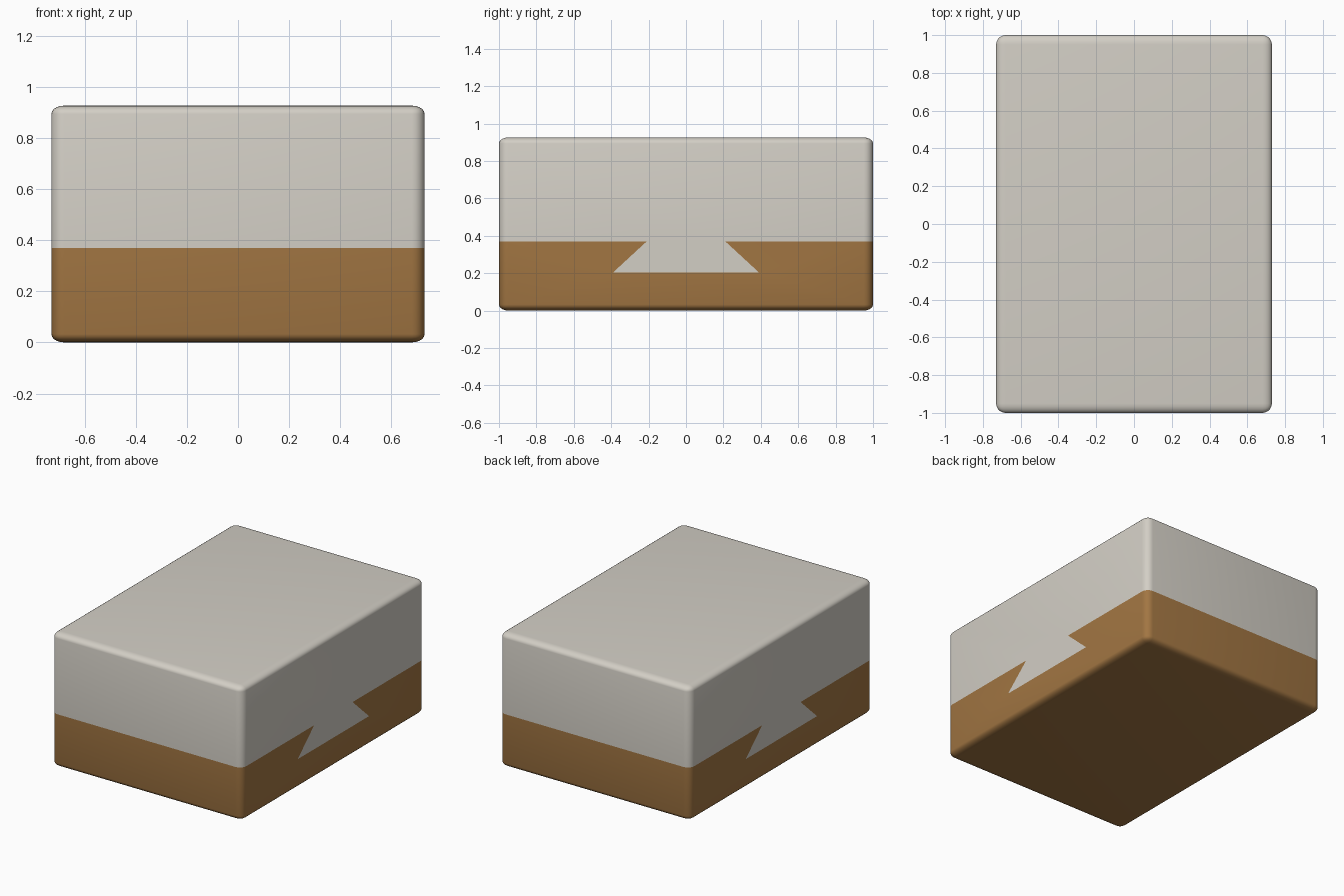
import bpy, bmesh

if "Cube" in bpy.data.objects:
    bpy.data.objects.remove(bpy.data.objects["Cube"])

SIZE = (1.46, 2.0, 0.926)
SEAM, SOCKET = 0.37, 0.204      # joint height and dovetail floor
NECK, FLARE = 0.21, 0.39        # dovetail half widths


def add_object(name, bm):
    bmesh.ops.recalc_face_normals(bm, faces=bm.faces)
    mesh = bpy.data.meshes.new(name)
    bm.to_mesh(mesh)
    bm.free()
    obj = bpy.data.objects.new(name, mesh)
    bpy.context.collection.objects.link(obj)
    return obj


def rounded_block(name):
    # Rounded box whose rounding is a little flatter in height
    squash = 0.65
    bm = bmesh.new()
    bmesh.ops.create_cube(bm, size=1)
    bmesh.ops.scale(bm, vec=(SIZE[0], SIZE[1], SIZE[2] / squash), verts=bm.verts)
    bmesh.ops.bevel(bm, geom=bm.edges[:], offset=0.05, segments=5,
                    profile=0.5, affect='EDGES')
    bmesh.ops.scale(bm, vec=(1, 1, squash), verts=bm.verts)
    bmesh.ops.translate(bm, vec=(0, 0, SIZE[2] / 2), verts=bm.verts)
    return add_object(name, bm)


def joint_cutter():
    # Everything below the seam, minus the dovetail, swept along x
    half = [(1.5, -0.5), (1.5, SEAM), (NECK, SEAM), (FLARE, SOCKET)]
    profile = half + [(-y, z) for y, z in reversed(half)]
    bm = bmesh.new()
    face = bm.faces.new([bm.verts.new((-1, y, z)) for y, z in profile])
    swept = bmesh.ops.extrude_face_region(bm, geom=[face])["geom"]
    bmesh.ops.translate(bm, vec=(2, 0, 0),
                        verts=[g for g in swept if isinstance(g, bmesh.types.BMVert)])
    cutter = add_object("joint_cutter", bm)
    cutter.hide_render = True
    return cutter


def cut(obj, cutter, operation):
    mod = obj.modifiers.new("joint", 'BOOLEAN')
    mod.operation, mod.solver, mod.object = operation, 'EXACT', cutter
    bpy.ops.object.select_all(action='DESELECT')
    obj.select_set(True)
    bpy.context.view_layer.objects.active = obj
    bpy.ops.object.modifier_apply(modifier=mod.name)
    bpy.ops.object.shade_smooth_by_angle(angle=0.6)


# Lower block with the dovetail socket, upper block with the dovetail tongue
cutter = joint_cutter()
base = rounded_block("dovetail_base")
cut(base, cutter, 'INTERSECT')
top = rounded_block("dovetail_top")
cut(top, cutter, 'DIFFERENCE')
bpy.data.objects.remove(cutter)

# Colours
for obj, name, colour in ((base, "brown_wood", (0.36, 0.18, 0.055, 1)),
                          (top, "pale_wood", (0.65, 0.62, 0.56, 1))):
    mat = bpy.data.materials.new(name)
    mat.diffuse_color = colour
    mat.use_nodes = True
    mat.node_tree.nodes["Principled BSDF"].inputs["Base Color"].default_value = mat.diffuse_color
    obj.data.materials.clear()
    obj.data.materials.append(mat)
